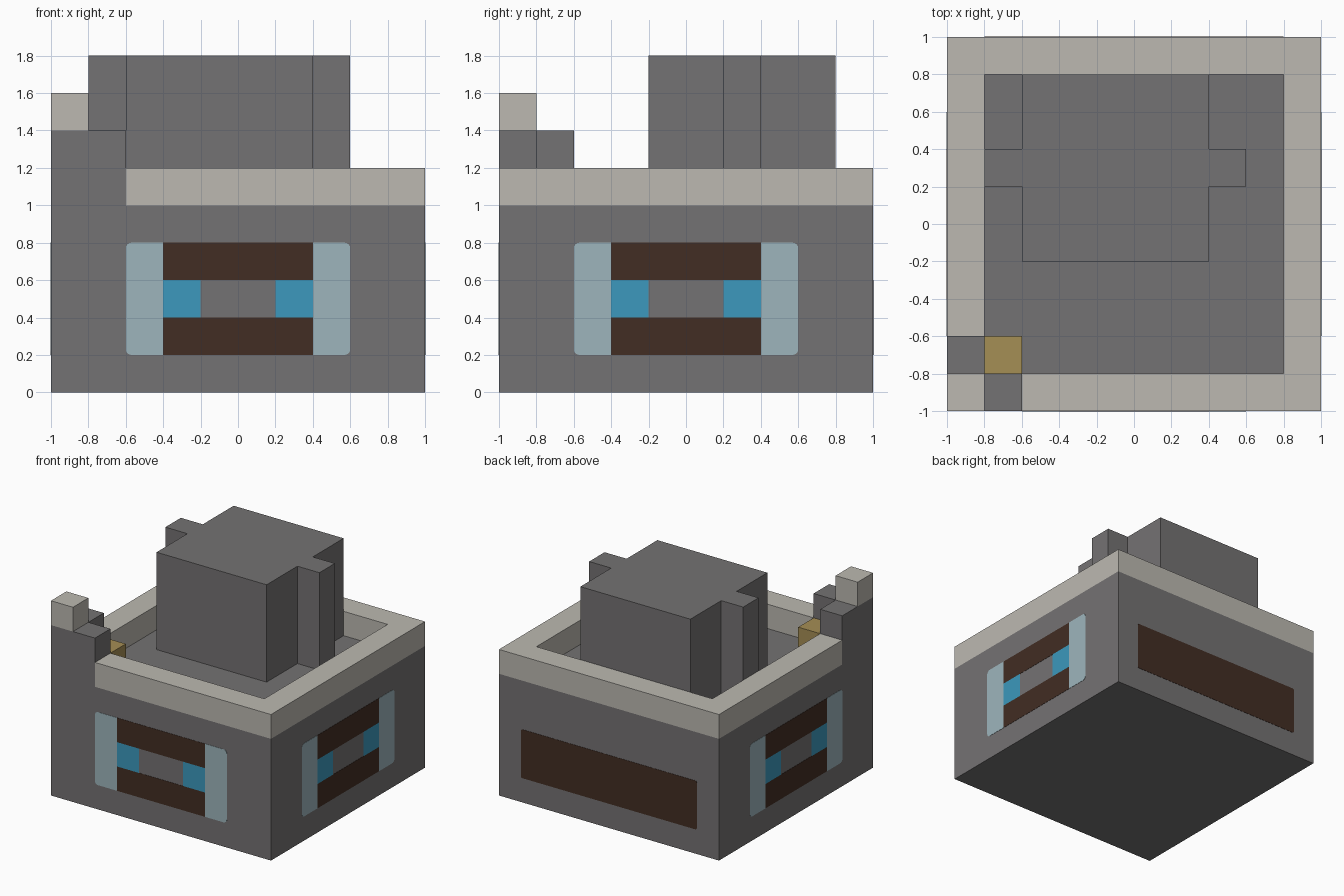
import bpy, bmesh
from math import radians, sin, cos
from mathutils import Matrix

cube = bpy.data.objects.get("Cube")
if cube:
    bpy.data.objects.remove(cube, do_unlink=True)


def material(name, hex_code):
    def linear(c):
        return c / 12.92 if c <= 0.04045 else ((c + 0.055) / 1.055) ** 2.4
    rgb = [linear(v / 255) for v in bytes.fromhex(hex_code)]
    mat = bpy.data.materials.new(name)
    mat.use_nodes = True
    mat.diffuse_color = (*rgb, 1)
    bsdf = mat.node_tree.nodes["Principled BSDF"]
    bsdf.inputs["Base Color"].default_value = (*rgb, 1)
    bsdf.inputs["Roughness"].default_value = 0.9
    return mat


STONE = material("grey stone", "747273")
CREAM = material("cream trim", "BCB9B1")
WOOD = material("dark wood", "422D23")
PALE = material("pale blue frame", "9DB5BC")
GLASS = material("blue glass", "3C99BD")
GOLD = material("gold", "A58E55")


def prism(name, outline, low, high, mat, matrix=Matrix()):
    """Extrude a counter-clockwise outline from low to high."""
    bm = bmesh.new()
    face = bm.faces.new([bm.verts.new((x, y, low)) for x, y in outline])
    new = bmesh.ops.extrude_face_region(bm, geom=[face])["geom"]
    verts = [g for g in new if isinstance(g, bmesh.types.BMVert)]
    bmesh.ops.translate(bm, verts=verts, vec=(0, 0, high - low))
    bmesh.ops.recalc_face_normals(bm, faces=bm.faces)
    bm.transform(matrix)
    mesh = bpy.data.meshes.new(name)
    bm.to_mesh(mesh)
    bm.free()
    mesh.materials.append(mat)
    obj = bpy.data.objects.new(name, mesh)
    bpy.context.collection.objects.link(obj)
    return obj


def rect(x0, y0, x1, y1, left=0, right=0):
    """Rectangle whose left and right corners can be rounded by a radius."""
    points = []
    corners = [(x0, y0, left, 180), (x1, y0, right, 270),
               (x1, y1, right, 0), (x0, y1, left, 90)]
    for x, y, r, start in corners:
        if not r:
            points.append((x, y))
            continue
        cx = x + r if x == x0 else x - r
        cy = y + r if y == y0 else y - r
        for step in range(5):
            a = radians(start + step * 22.5)
            points.append((cx + r * cos(a), cy + r * sin(a)))
    return points


# Main body and the trim around the roof, open at the front corner
prism("body", rect(-1, -1, 1, 1), 0, 1, STONE)
prism("roof_trim", [(-.6, -1), (1, -1), (1, 1), (-1, 1), (-1, -.6),
                    (-.8, -.6), (-.8, .8), (.8, .8), (.8, -.8), (-.6, -.8)],
      1, 1.2, CREAM)

# Raised corner with its cap and the gold block behind it
prism("corner_wall", [(-1, -1), (-.6, -1), (-.6, -.8), (-.8, -.8),
                      (-.8, -.6), (-1, -.6)], 1, 1.4, STONE)
prism("corner_cap", rect(-1, -1, -.8, -.8), 1.4, 1.6, CREAM)
prism("gold_block", rect(-.8, -.8, -.6, -.6), 1, 1.2, GOLD)

# Roof tower with a narrow wing on each side
prism("roof_tower", [(-.6, -.2), (.4, -.2), (.4, .2), (.6, .2), (.6, .4),
                     (.4, .4), (.4, .8), (-.6, .8), (-.6, .4), (-.8, .4),
                     (-.8, .2), (-.6, .2)], 1, 1.8, STONE)


def wall_plate(name, outline, mat, angle):
    matrix = (Matrix.Rotation(radians(angle), 4, 'Z')
              @ Matrix.Translation((0, -1, 0))
              @ Matrix.Rotation(radians(90), 4, 'X'))
    prism(name, outline, -0.002, 0.002, mat, matrix)


# Window on the front and both sides
R = 0.03
for side, angle in (("front", 0), ("left", 90), ("right", 270)):
    wall_plate(side + "_window_post_a", rect(-.6, .2, -.4, .8, left=R), PALE, angle)
    wall_plate(side + "_window_post_b", rect(.4, .2, .6, .8, right=R), PALE, angle)
    wall_plate(side + "_window_sill", rect(-.4, .2, .4, .4), WOOD, angle)
    wall_plate(side + "_window_lintel", rect(-.4, .6, .4, .8), WOOD, angle)
    wall_plate(side + "_window_pane_a", rect(-.4, .4, -.2, .6), GLASS, angle)
    wall_plate(side + "_window_pane_b", rect(.2, .4, .4, .6), GLASS, angle)

# Long wooden panel on the back
wall_plate("back_panel", rect(-.8, .2, .8, .6, left=.015, right=.015), WOOD, 180)
